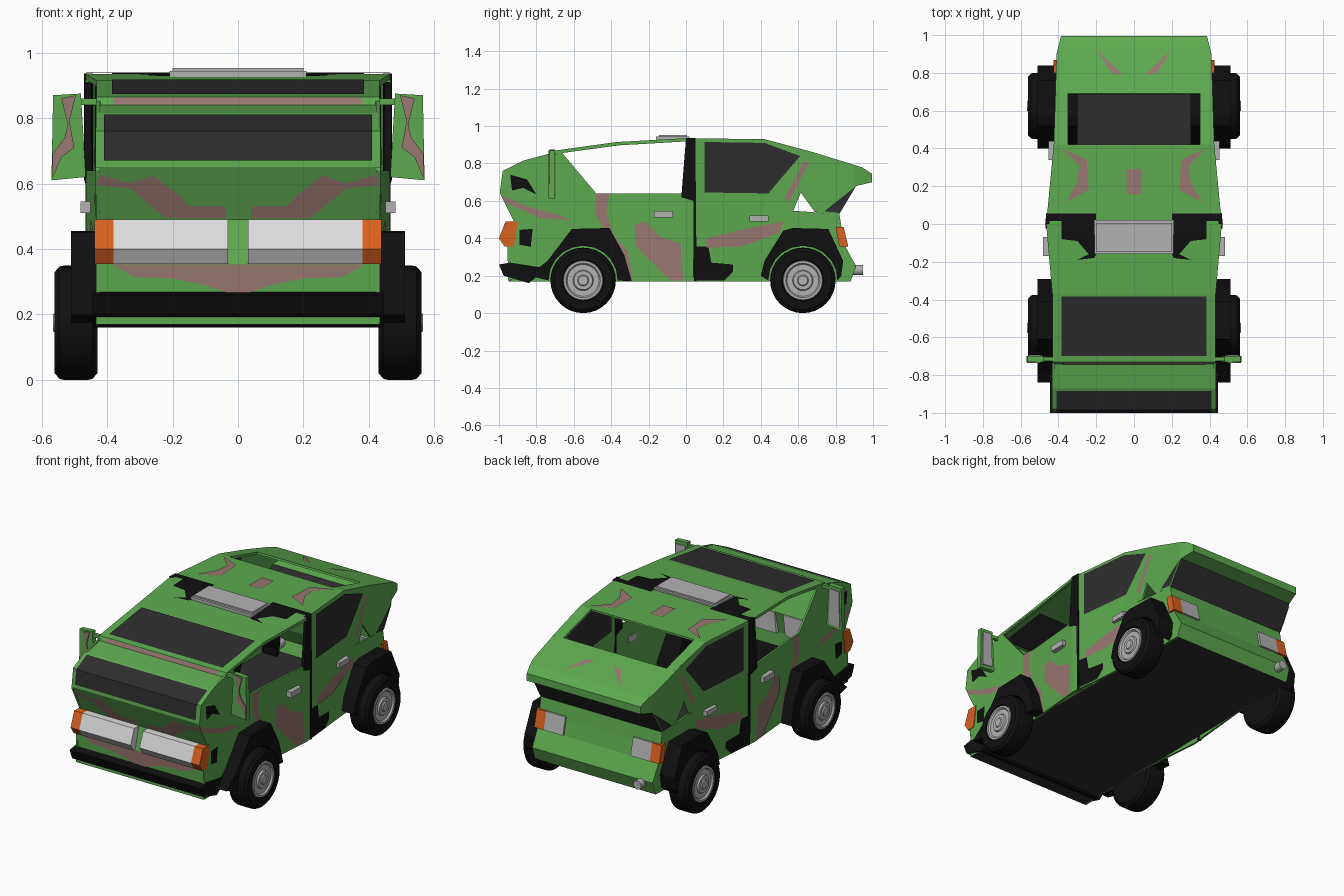
import bpy, bmesh, math
from mathutils import Matrix, Vector

old = bpy.data.objects.get("Cube")
if old:
    bpy.data.objects.remove(old, do_unlink=True)


def material(name, r, g, b):
    m = bpy.data.materials.new(name)
    m.use_nodes = True
    m.diffuse_color = (r, g, b, 1)
    m.node_tree.nodes["Principled BSDF"].inputs["Base Color"].default_value = (r, g, b, 1)
    return m


GREEN = material("leaf green", .11, .40, .08)
PINK = material("dusty pink", .32, .185, .165)
BLACK = material("black", .005, .005, .005)
GLASS = material("dark glass", .027, .027, .028)
SILVER = material("silver", .45, .45, .45)
WHITE = material("lamp white", .72, .72, .72)
ORANGE = material("signal orange", .70, .12, .015)

# Body surfaces: half width along y, roof height along y, nose position along z
SIDE = [(-1, .435), (-.4, .43), (0, .465), (.42, .425), (.9, .41), (1, .385)]
FRONT = [(.26, -.95), (.355, -.955), (.49, -.92), (.65, -.995), (.76, -.98), (.815, -.87), (.84, -.74), (.865, -.73)]
TOP = [(-.73, .865), (-.37, .915), (0, .935), (.42, .93), (.69, .857), (.94, .78), (.995, .745)]
REAR = [(.995, .70), (.91, .68), (.82, .53), (.835, .44), (.855, .35), (.91, .25), (.88, .17)]


def sample(curve, t):
    for (a, u), (b, v) in zip(curve, curve[1:]):
        if t <= b:
            break
    return u + (v - u) * (t - a) / (b - a)


def finish(name, bm, mats, thick=0, smooth=False):
    mesh = bpy.data.meshes.new(name)
    bm.to_mesh(mesh)
    bm.free()
    for m in mats:
        mesh.materials.append(m)
    ob = bpy.data.objects.new(name, mesh)
    bpy.context.scene.collection.objects.link(ob)
    if thick:
        mod = ob.modifiers.new("thickness", "SOLIDIFY")
        mod.thickness, mod.offset = thick, -1
    if smooth:
        bpy.ops.object.select_all(action="DESELECT")
        ob.select_set(True)
        bpy.context.view_layer.objects.active = ob
        bpy.ops.object.shade_smooth_by_angle()
    return ob


def mirror_x(bm):
    new = bmesh.ops.duplicate(bm, geom=bm.verts[:] + bm.edges[:] + bm.faces[:])["geom"]
    for v in new:
        if isinstance(v, bmesh.types.BMVert):
            v.co.x = -v.co.x
    bmesh.ops.reverse_faces(bm, faces=[f for f in new if isinstance(f, bmesh.types.BMFace)])


def drape(name, pts, mat, axis="x", off=.004, mirror=True, thick=0):
    """Lay a flat outline onto the side (x), nose (y) or roof (z) surface."""
    depth = "xyz".index(axis)
    curve = {"x": SIDE, "y": FRONT, "z": TOP}[axis]
    along = 2 if axis == "y" else 1
    out = -1 if axis == "y" else 1
    bm = bmesh.new()
    bm.faces.new([bm.verts.new([p[0], p[1]][:depth] + [0] + [p[0], p[1]][depth:]) for p in pts])
    bm.normal_update()
    bmesh.ops.triangulate(bm, faces=bm.faces[:])
    normal = Vector((0, 0, 0))
    normal[along] = 1
    for key, _ in curve:
        bmesh.ops.bisect_plane(bm, geom=bm.verts[:] + bm.edges[:] + bm.faces[:],
                               plane_co=normal * key, plane_no=normal)
    bm.normal_update()
    for f in bm.faces:
        if f.normal[depth] * out < 0:
            f.normal_flip()
    for v in bm.verts:
        v.co[depth] = sample(curve, v.co[along]) + off * out
    if mirror:
        mirror_x(bm)
    return finish(name, bm, [mat], thick)


def prism(name, pts, a, b, mat, axis="x", mirror=True):
    depth = "xyz".index(axis)
    bm = bmesh.new()
    f = bm.faces.new([bm.verts.new(list(p)[:depth] + [a] + list(p)[depth:]) for p in pts])
    ext = bmesh.ops.extrude_face_region(bm, geom=[f])["geom"]
    for v in ext:
        if isinstance(v, bmesh.types.BMVert):
            v.co[depth] = b
    bmesh.ops.recalc_face_normals(bm, faces=bm.faces[:])
    if mirror:
        mirror_x(bm)
    return finish(name, bm, [mat])


def rect(a0, a1, b0, b1):
    return [(a0, b0), (a1, b0), (a1, b1), (a0, b1)]


def lathe(name, prof, y, z, mat):
    """Turn a (radius, x) profile about the axle."""
    bm = bmesh.new()
    vs = [bm.verts.new((x, 0, r)) for r, x in prof]
    es = [bm.edges.new(e) for e in zip(vs, vs[1:])]
    bmesh.ops.spin(bm, geom=vs + es, axis=(1, 0, 0), cent=(0, 0, 0), angle=math.tau, steps=32)
    bmesh.ops.remove_doubles(bm, verts=bm.verts[:], dist=.0005)
    bmesh.ops.recalc_face_normals(bm, faces=bm.faces[:])
    bmesh.ops.translate(bm, verts=bm.verts[:], vec=(0, y, z))
    mirror_x(bm)
    finish(name, bm, [mat], smooth=True)


# Nose, roof, tail and floor as one folded strip, open at the rear hatch
bm = bmesh.new()
loop = [(y, z) for z, y in FRONT] + TOP[1:] + REAR + [(-.95, .17), (-.95, .26)]
for (y0, z0), (y1, z1) in zip(loop, loop[1:]):
    if (y0, y1) == (.42, .69):
        continue
    w0, w1 = sample(SIDE, y0), sample(SIDE, y1)
    f = bm.faces.new([bm.verts.new(c) for c in ((-w0, y0, z0), (w0, y0, z0), (w1, y1, z1), (-w1, y1, z1))])
    f.material_index = 1 if y0 == .91 and z0 > .5 or z0 == z1 == .17 else 0
bmesh.ops.remove_doubles(bm, verts=bm.verts[:], dist=.0005)
finish("body_shell", bm, [GREEN, GLASS], .012)

# Side panels
drape("lower_side", [(-.95, .17), (-.955, .355), (-.92, .49), (-.995, .64), (.53, .64), (.53, .55),
                     (.82, .53), (.835, .44), (.855, .35), (.91, .25), (.88, .17)], GREEN, off=0, thick=.012)
drape("nose_side", [(-.995, .64), (-.98, .76), (-.87, .815), (-.74, .85), (-.675, .872), (-.48, .64)],
      GREEN, off=0, thick=.012)
drape("roof_rail", [(-.70, .868), (-.37, .915), (0, .935), (0, .918), (-.36, .897), (-.67, .855)],
      GREEN, off=0, thick=.015)
drape("rear_door_frame", [(-.02, .64), (0, .935), (.42, .93), (.70, .855), (.575, .55), (.53, .55), (.53, .64)],
      GREEN, off=0, thick=.012)
drape("rear_quarter", [(.69, .857), (.94, .78), (.995, .745), (.995, .70), (.91, .68), (.82, .53),
                       (.69, .54), (.61, .65)], GREEN, off=0, thick=.012)
drape("hatch_pillar", [(.35, .42), (.425, .42), (.41, .69), (.35, .69)], GREEN, "z", 0, thick=.015)
drape("door_pillar", [(0, .937), (.05, .937), (.057, .17), (.042, .17), (.04, .60), (-.025, .62)],
      BLACK, off=.005, thick=.022)

# Windows, with a second pane on the inside
for name, off in (("outer", .005), ("inner", -.018)):
    drape("rear_side_window_" + name, [(.10, .645), (.44, .64), (.61, .84), (.42, .91), (.10, .915)], GLASS, off=off)
    drape("windshield_" + name, rect(-.385, .385, -.70, -.385), GLASS, "z", off, False)
drape("nose_window", rect(-.41, .41, .67, .811), GLASS, "y", .005, False)
drape("tail_window_side", [(.74, .545), (.905, .675), (.82, .535)], GLASS, off=.005)

# Side camouflage
for i, pts in enumerate([
        [(-.48, .64), (-.41, .64), (-.425, .54), (-.39, .42), (-.31, .33), (-.285, .175), (-.36, .175),
         (-.36, .30), (-.42, .42), (-.48, .52)],
        [(-.275, .47), (-.22, .49), (-.14, .41), (-.03, .37), (-.015, .175), (-.085, .175), (-.17, .26), (-.27, .36)],
        [(.11, .40), (.29, .445), (.52, .49), (.50, .43), (.29, .355), (.11, .35)],
        [(.63, .81), (.66, .81), (.55, .59), (.53, .62)],
        [(-.985, .63), (-.86, .575), (-.67, .52), (-.61, .495), (-.78, .51), (-.965, .59)]]):
    drape(f"side_pink_patch_{i}", pts, PINK)
for i, pts in enumerate([
        [(-.94, .74), (-.85, .715), (-.80, .635), (-.87, .67), (-.93, .655)],
        [(-.89, .445), (-.82, .45), (-.83, .355), (-.89, .365)],
        [(.04, .355), (.12, .355), (.135, .27), (.25, .26), (.25, .22), (.205, .175), (.05, .175)]]):
    drape(f"side_black_patch_{i}", pts, BLACK)

# Nose camouflage
drape("nose_pink_band", [(.43, .63), (.33, .60), (.26, .625), (.18, .565), (.15, .53), (.04, .53), (.04, .495),
                         (.22, .495), (.24, .51), (.33, .585), (.43, .595)], PINK, "y")
drape("chin_pink_band", [(0, .352), (.385, .352), (.32, .315), (.20, .31), (.10, .29), (.03, .265), (0, .265)], PINK, "y")
drape("cowl_pink_strip", rect(-.38, .38, .841, .863), PINK, "y", mirror=False)

# Roof and tail deck camouflage
drape("roof_pink_patch", [(.38, .40), (.25, .34), (.24, .18), (.36, .115), (.30, .22), (.29, .31)], PINK, "z")
drape("roof_pink_centre", rect(-.04, .04, .16, .29), PINK, "z", mirror=False)
drape("deck_pink_patch", [(.20, .925), (.06, .79), (.12, .80)], PINK, "z")
drape("roof_black_patch", [(.20, .055), (.465, .055), (.465, .015), (.385, .015), (.385, -.08), (.30, -.09),
                           (.24, -.16), (.30, -.19), (.21, -.18), (.20, -.16)], BLACK, "z")

# Roof hatch box in two tiers
prism("roof_box", rect(-.16, .02, .92, .944), -.21, .21, SILVER, mirror=False)
prism("roof_box_lid", rect(-.145, .005, .94, .953), -.20, .20, SILVER, mirror=False)

# Bumper, lamps, handles and exhaust
prism("front_bumper", [(-.94, .27), (-1, .26), (-.975, .20), (-.84, .16), (-.75, .24)], -.445, .445, BLACK, mirror=False)
lamp = [(-.90, .49), (-.965, .49), (-1, .40), (-.97, .355), (-.92, .355)]
prism("headlight", lamp, .03, .38, WHITE)
prism("front_indicator", lamp, .38, .438, ORANGE)
tail = [(.80, .46), (.843, .46), (.868, .355), (.82, .355)]
prism("tail_light", tail, .23, .36, SILVER)
prism("rear_indicator", tail, .36, .425, ORANGE)
prism("front_handle", rect(-.17, -.07, .51, .545), .44, .482, SILVER)
prism("rear_handle", rect(.34, .44, .49, .522), .41, .452, SILVER)
bm = bmesh.new()
bmesh.ops.create_cone(bm, cap_ends=True, segments=16, radius1=.027, radius2=.027, depth=.12,
                      matrix=Matrix.Translation((-.33, .885, .23)) @ Matrix.Rotation(math.pi / 2, 4, "X"))
finish("exhaust_pipe", bm, [SILVER], smooth=True)

# Door mirrors
prism("mirror_housing", [(.465, .62), (.57, .61), (.565, .87), (.48, .875)], -.73, -.70, GREEN, "y")
prism("mirror_glass", [(.485, .64), (.558, .63), (.553, .85), (.492, .855)], -.70, -.694, SILVER, "y")
prism("mirror_pink_patch", [(.495, .87), (.54, .86), (.52, .78), (.53, .74), (.567, .69), (.567, .615),
                            (.54, .68), (.50, .71), (.515, .79)], -.736, -.73, PINK, "y")
prism("mirror_arm", rect(.42, .49, .84, .86), -.725, -.705, GREEN, "y")

# Wheels and arches
for end, y, arch in (("front", -.55, [(-.84, .20), (-.74, .28), (-.61, .45), (-.41, .455), (-.33, .31), (-.29, .17)]),
                     ("rear", .625, [(.40, .20), (.42, .28), (.52, .44), (.57, .455), (.76, .45), (.84, .28), (.83, .20)])):
    inner = [(y + .185 * math.cos(a), .175 + .185 * math.sin(a)) for a in (math.pi * i / 10 for i in range(11))]
    prism(end + "_wheel_arch", arch + inner, .30, .51, BLACK)
    lathe(end + "_tyre", [(0, .43), (.155, .43), (.172, .445), (.175, .46), (.175, .53), (.172, .545),
                          (.155, .56), (.112, .56), (.105, .545)], y, .175, BLACK)
    lathe(end + "_hub", [(.108, .545), (.104, .56), (.092, .56), (.085, .55), (.055, .55), (.05, .56),
                         (.03, .56), (.025, .566), (0, .566)], y, .175, SILVER)
